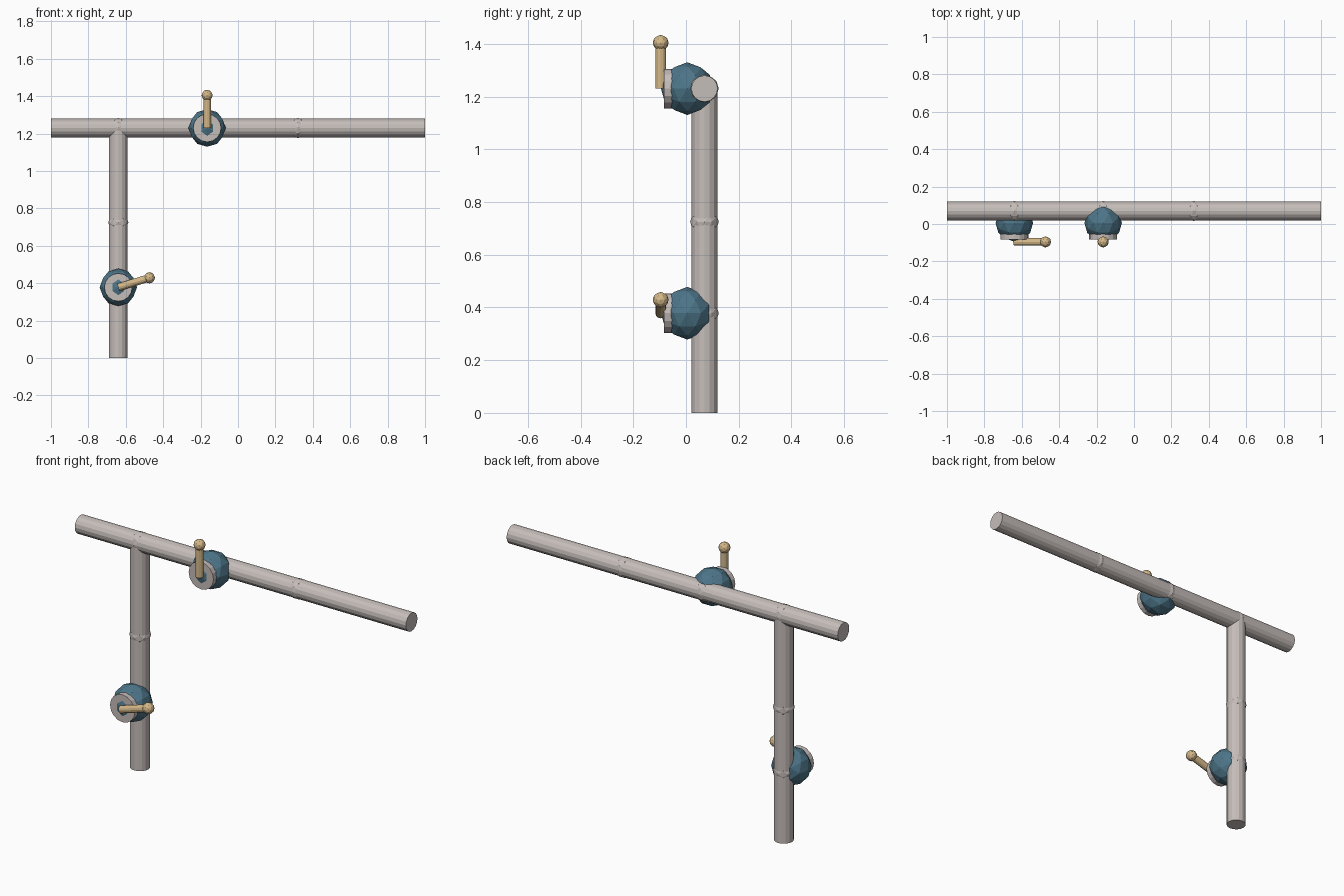
import bpy
import math
from mathutils import Vector

if "Cube" in bpy.data.objects:
    bpy.data.objects.remove(bpy.data.objects["Cube"])


def material(name, rgb):
    m = bpy.data.materials.new(name)
    m.diffuse_color = (*rgb, 1)
    m.use_nodes = True
    m.node_tree.nodes["Principled BSDF"].inputs["Base Color"].default_value = m.diffuse_color
    return m


GREY = material("pipe grey", (0.56, 0.51, 0.49))
TEAL = material("valve teal", (0.075, 0.18, 0.25))
TAN = material("handle tan", (0.66, 0.48, 0.25))

PIPE_Y, BODY_Y, HANDLE_Y = 0.07, 0.005, -0.096
TOP_Z, RISER_X = 1.23, -0.64


def finish(name, mat):
    ob = bpy.context.object
    ob.name = name
    ob.data.materials.append(mat)
    return ob


def rod(name, a, b, r, mat, sides=16):
    a, b = Vector(a), Vector(b)
    bpy.ops.mesh.primitive_cylinder_add(vertices=sides, radius=r, depth=(b - a).length,
                                        location=(a + b) / 2)
    ob = finish(name, mat)
    ob.rotation_euler = (b - a).to_track_quat('Z', 'Y').to_euler()
    return ob


def ball(name, loc, r, mat):
    # Low-poly ball turned so that a vertex lies on every axis
    bpy.ops.mesh.primitive_ico_sphere_add(subdivisions=2, radius=r, location=loc,
                                          rotation=(0, math.radians(-31.717), 0))
    return finish(name, mat)


def valve(name, x, z, angle):
    # Body, face plate, lever and knob
    ball(name + "_body", (x, BODY_Y, z), 0.1, TEAL)
    rod(name + "_plate", (x, -0.053, z), (x, -0.083, z), 0.075, GREY)
    tip = (x + 0.174 * math.cos(angle), HANDLE_Y, z + 0.174 * math.sin(angle))
    rod(name + "_lever", (x, HANDLE_Y, z), tip, 0.02, TAN, 12)
    ball(name + "_knob", tip, 0.03, TAN)


# Pipes
rod("cross_pipe", (-1, PIPE_Y, TOP_Z), (1, PIPE_Y, TOP_Z), 0.05, GREY)
rod("riser_pipe", (RISER_X, PIPE_Y, 0), (RISER_X, PIPE_Y, TOP_Z), 0.05, GREY)

# Joints barely showing through the pipes
for x, z in ((RISER_X, TOP_Z), (-0.165, TOP_Z), (0.32, TOP_Z),
             (RISER_X, 0.725), (RISER_X, 0.378)):
    ball("pipe_joint", (x, PIPE_Y, z), 0.054, GREY)

# Valves
valve("upper_valve", -0.165, TOP_Z, math.radians(90))
valve("lower_valve", RISER_X, 0.378, math.radians(17))
